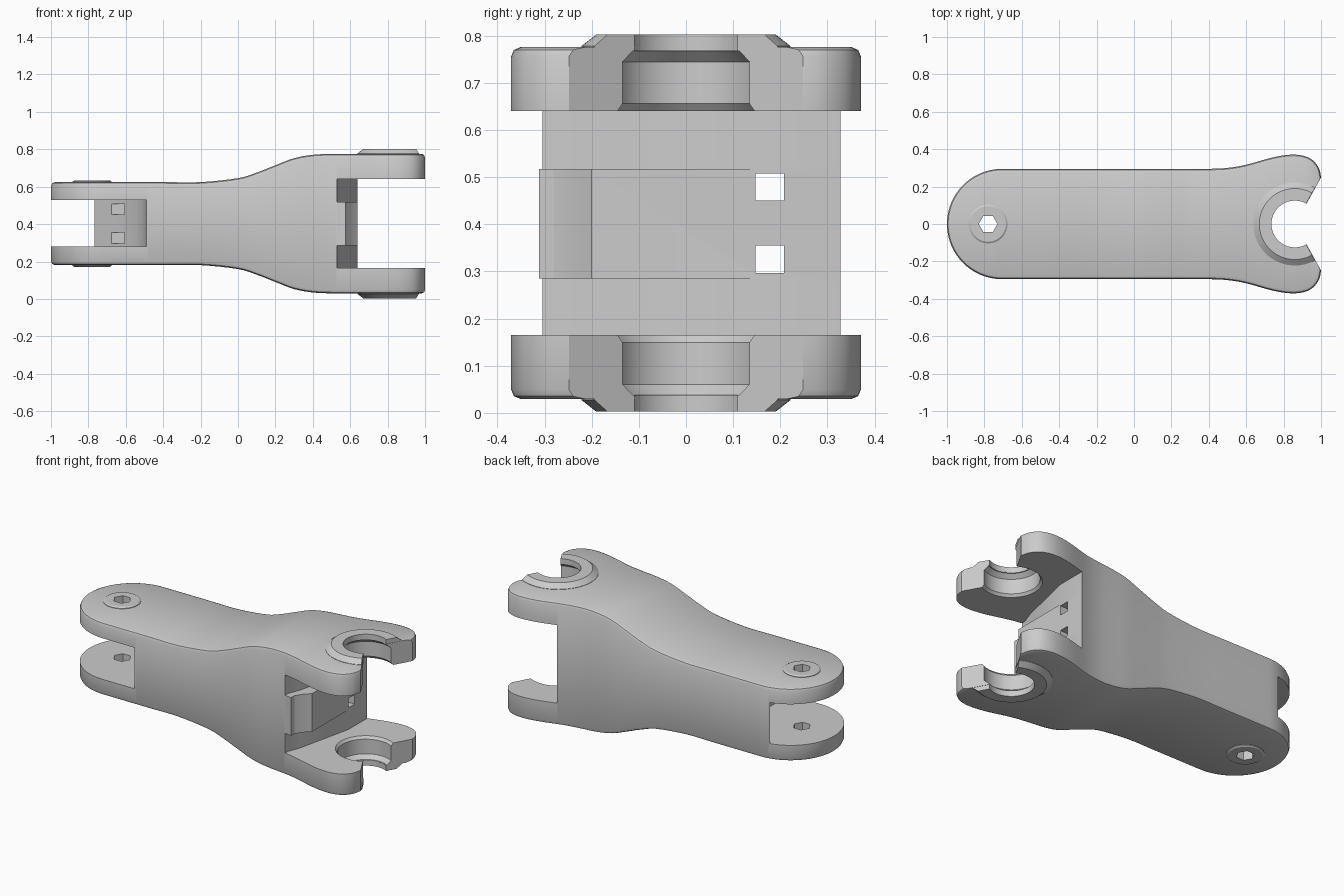
import bpy, bmesh, math

cube = bpy.data.objects.get("Cube")
if cube:
    bpy.data.objects.remove(cube, do_unlink=True)

MID = 0.4025          # height of the symmetry plane
HUB_X, PIN_X = 0.86, -0.78

grey = bpy.data.materials.new("plain_grey")
grey.use_nodes = True
grey.diffuse_color = (0.6, 0.6, 0.6, 1)
grey.node_tree.nodes["Principled BSDF"].inputs["Base Color"].default_value = (0.6, 0.6, 0.6, 1)


def loft(name, rings, strip_caps=False):
    """Skin closed rings of equal length and cap both ends."""
    bm = bmesh.new()
    loops = [[bm.verts.new(p) for p in ring] for ring in rings]
    n = len(loops[0])
    for a, b in zip(loops, loops[1:]):
        for i in range(n):
            j = (i + 1) % n
            bm.faces.new((a[i], a[j], b[j], b[i]))
    for cap in (loops[0], loops[-1]):
        if strip_caps:
            for i in range(n // 2 - 1):
                bm.faces.new((cap[i], cap[i + 1], cap[n - 2 - i], cap[n - 1 - i]))
        else:
            bm.faces.new(cap)
    bmesh.ops.recalc_face_normals(bm, faces=bm.faces)
    mesh = bpy.data.meshes.new(name)
    bm.to_mesh(mesh)
    bm.free()
    mesh.materials.append(grey)
    obj = bpy.data.objects.new(name, mesh)
    bpy.context.scene.collection.objects.link(obj)
    return obj


def prism(name, outline, z0, z1):
    return loft(name, [[(x, y, z) for x, y in outline] for z in (z0, z1)])


def lathe(name, cx, profile, sides=64):
    steps = [math.tau * i / sides for i in range(sides)]
    return loft(name, [[(cx + r * math.cos(a), r * math.sin(a), z) for a in steps]
                       for r, z in profile])


def length_and_count(mesh):
    xs = [v.co.x for v in mesh.vertices]
    return (max(xs) - min(xs) if xs else 0), len(xs)


def cut(target, tool):
    """Subtract the tool, using the first solver that gives a sound result."""
    mod = target.modifiers.new("cut", "BOOLEAN")
    mod.operation = "DIFFERENCE"
    mod.object = tool
    length, count = length_and_count(target.data)
    for solver in ("MANIFOLD", "EXACT", "FLOAT"):
        mod.solver = solver
        bpy.context.view_layer.update()
        shape = target.evaluated_get(bpy.context.evaluated_depsgraph_get())
        new_length, new_count = length_and_count(shape.data)
        if new_length > 0.97 * length and new_count != count:
            bpy.context.view_layer.objects.active = target
            bpy.ops.object.modifier_apply(modifier=mod.name)
            break
    else:
        target.modifiers.remove(mod)
    bpy.data.objects.remove(tool, do_unlink=True)


def smooth_path(points, steps=4):
    """Catmull-Rom interpolation through the points."""
    out = []
    for i in range(len(points) - 1):
        p0, p1 = points[max(i - 1, 0)], points[i]
        p2, p3 = points[i + 1], points[min(i + 2, len(points) - 1)]
        for s in range(steps):
            t = s / steps
            out.append(tuple(
                b + 0.5 * t * (c - a + t * (2 * a - 5 * b + 4 * c - d + t * (3 * (b - c) + d - a)))
                for a, b, c, d in zip(p0, p1, p2, p3)))
    return out + [points[-1]]


# Arm body: stations of x, half width and half height
LOW, HIGH, W = 0.222, 0.373, 0.295
stations = []
for k in range(1, 20):
    a = math.radians(90 * k / 20)
    stations.append((-0.705 - W * math.cos(a), W * math.sin(a), LOW))
stations += smooth_path([
    (-0.705, W, LOW), (-0.4, W, LOW), (-0.2, W, LOW), (0, W, 0.243),
    (0.1, W, 0.273), (0.2, W, 0.312), (0.3, W, 0.35), (0.4, W, 0.368),
    (0.5, 0.3, HIGH), (0.6, 0.317, HIGH), (0.75, 0.358, HIGH), (0.86, 0.371, HIGH),
    (0.94, 0.352, HIGH), (0.985, 0.305, HIGH), (1.0, 0.25, HIGH), (1.0, 0.2, HIGH)])

R = 0.02              # edge rounding
rings = []
for i, (x, w, h) in enumerate(stations):
    before, after = stations[max(i - 1, 0)], stations[min(i + 1, len(stations) - 1)]
    dx, dw = after[0] - before[0], after[1] - before[1]
    size = math.hypot(dx, dw)
    dx, dw = dx / size, dw / size
    quarter = [(x + d * dw, w - d * dx, h - e)
               for d, e in ((R, 0), (0.3 * R, 0.3 * R), (0, R))]
    half = [(px, py, MID + pz) for px, py, pz in quarter]
    half += [(px, py, MID - pz) for px, py, pz in reversed(quarter)]
    rings.append(half + [(px, -py, pz) for px, py, pz in reversed(half)])
arm = loft("fork_arm", rings, strip_caps=True)

# Narrow slot with a slanted, curved floor
cut(arm, prism("narrow_slot", [
    (-1.1, -0.45), (-0.49, -0.45), (-0.49, -0.12), (-0.505, -0.03), (-0.54, 0.06),
    (-0.61, 0.15), (-0.78, 0.3), (-0.9, 0.45), (-1.1, 0.45)], 0.28, 0.53))

# Wide slot: a proud middle block with scooped corners above and below it
outside = [(0.64, 0.45), (1.1, 0.45), (1.1, -0.45)]
cut(arm, prism("wide_slot_middle", [
    (0.575, -0.45), (0.575, -0.28), (0.6, -0.24), (0.64, -0.2)] + outside, 0.28, 0.522))
scoop = [(0.53, -0.45), (0.53, -0.28), (0.56, -0.2), (0.64, 0.15)] + outside
cut(arm, prism("wide_slot_lower", scoop, 0.165, 0.285))
cut(arm, prism("wide_slot_upper", scoop, 0.517, 0.64))

# Stepped hub bore and jaw opening
half_bore = [(0.125, 0.5), (0.125, 0.37), (0.155, 0.342), (0.155, 0.253), (0.168, 0.237)]
bore = [(r, MID + z) for r, z in half_bore] + [(r, MID - z) for r, z in reversed(half_bore)]
cut(arm, lathe("hub_bore", HUB_X, bore))
cut(arm, prism("jaw_opening", [
    (0.862, 0), (1.162, 0.54), (1.162, -0.54)], -0.1, 0.9))

# Two square channels running the length of the web
for z in (0.297, 0.45):
    cut(arm, prism("channel", [
        (-0.85, 0.147), (0.75, 0.147), (0.75, 0.208), (-0.85, 0.208)], z, z + 0.058))

# Raised C-shaped hub collars and pin bosses, on both faces
parts = [arm]
collar = [(0.125, 0.365), (0.222, 0.365), (0.222, 0.375), (0.19, 0.4), (0.125, 0.4)]
boss = [(0.104, 0.215), (0.104, 0.225), (0.095, 0.231)]
angles = [math.radians(61 + 238 * i / 48) for i in range(49)]
for side, label in ((1, "upper"), (-1, "lower")):
    parts.append(loft(label + "_hub_collar", [
        [(HUB_X + r * math.cos(a), r * math.sin(a), MID + side * z) for r, z in collar]
        for a in angles]))
    parts.append(lathe(label + "_pin_boss", PIN_X, [(r, MID + side * z) for r, z in boss]))

# Hexagonal pin hole through the plates and bosses
for part in (arm, parts[2], parts[4]):
    cut(part, lathe("pin_hole", PIN_X, [(0.05, -0.1), (0.05, 0.9)], 6))

bpy.ops.object.select_all(action="DESELECT")
for part in parts:
    part.select_set(True)
bpy.context.view_layer.objects.active = arm
bpy.ops.object.shade_smooth_by_angle(angle=math.radians(30))
